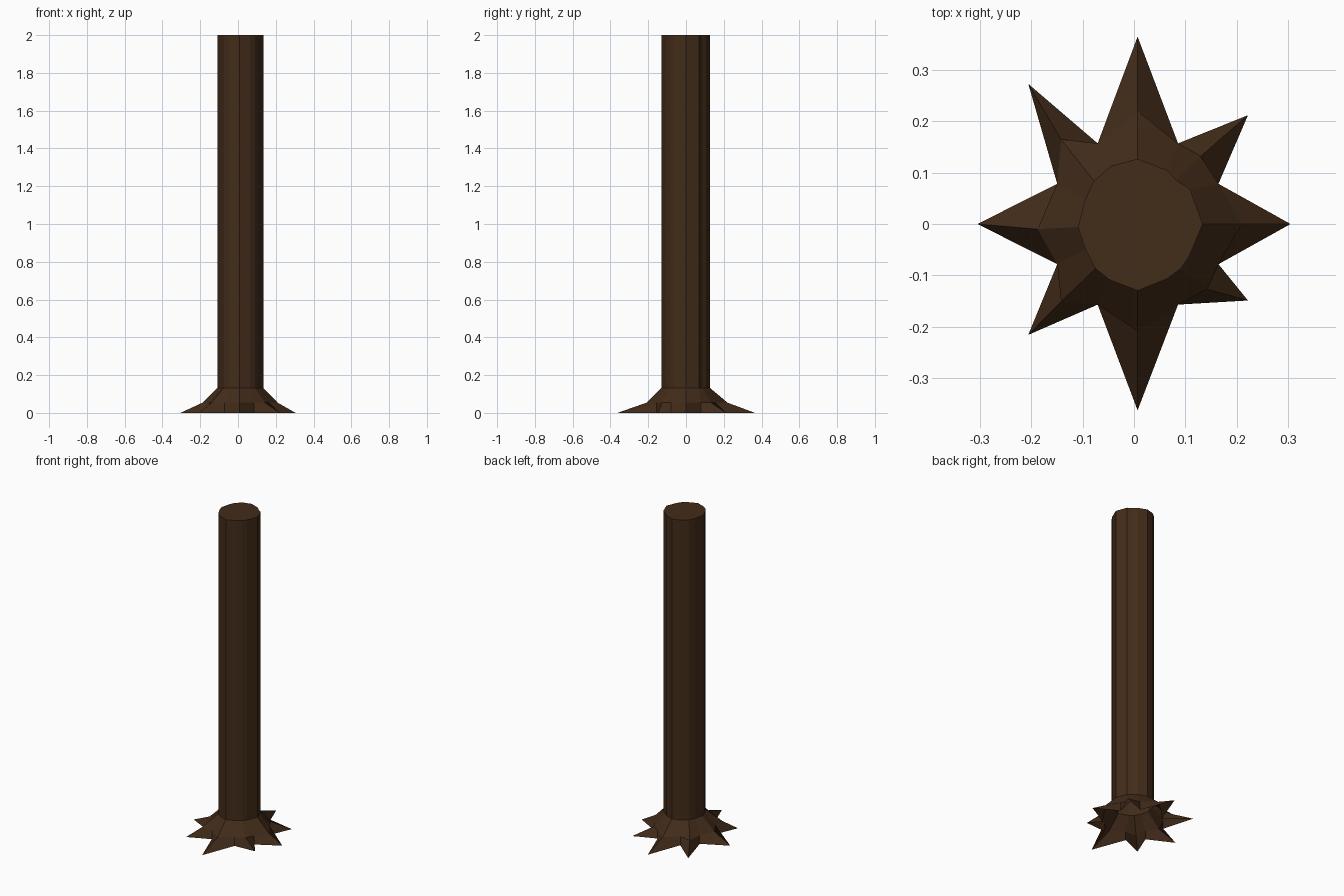
import bpy, bmesh, math

if "Cube" in bpy.data.objects:
    bpy.data.objects.remove(bpy.data.objects["Cube"])

CX = 0.0075                       # the trunk axis sits slightly off centre
Z_MID, Z_NECK, Z_TOP = 0.054, 0.132, 2.0

# Trunk outline, counter-clockwise from +x, alternating root / gap directions
trunk = [(0.134, 0), (0.109, 0.068), (0.083, 0.085), (0.064, 0.105),
         (0.007, 0.127), (-0.045, 0.113), (-0.078, 0.084), (-0.095, 0.049),
         (-0.109, -0.006), (-0.095, -0.049), (-0.075, -0.087), (-0.049, -0.108),
         (0.007, -0.130), (0.064, -0.107), (0.091, -0.087), (0.107, -0.064)]
# Root knuckles (mid height) and root tips (on the ground)
knuckles = [(0.21, 0), (0.13, 0.132), (0.007, 0.22), (-0.142, 0.165),
            (-0.188, -0.01), (-0.142, -0.151), (0.007, -0.209), (0.142, -0.127)]
tips = [(0.305, 0), (0.222, 0.212), (0.007, 0.365), (-0.206, 0.273),
        (-0.305, 0), (-0.206, -0.216), (0.007, -0.363), (0.222, -0.149)]


def gap(i):
    """Valley between root i and root i + 1."""
    a = math.radians(26.5 if i % 2 == 0 else 63.5) + (i // 2) * math.pi / 2
    return CX + 0.1755 * math.cos(a), 0.1755 * math.sin(a)


def star(points):
    return [p for i, q in enumerate(points) for p in (q, gap(i))]


def ring(bm, outline, z):
    return [bm.verts.new((x, y, z)) for x, y in outline]


def bridge(bm, a, b):
    for i in range(len(a)):
        j = (i + 1) % len(a)
        bm.faces.new((a[i], a[j], b[j], b[i]))


# Trunk with flared roots, open underneath
bm = bmesh.new()
rings = [ring(bm, star(tips), 0), ring(bm, star(knuckles), Z_MID),
         ring(bm, trunk, Z_NECK), ring(bm, trunk, Z_TOP)]
for lower, upper in zip(rings, rings[1:]):
    bridge(bm, lower, upper)
bm.faces.new(rings[-1])

mesh = bpy.data.meshes.new("trunk_with_roots")
bm.to_mesh(mesh)
bm.free()
obj = bpy.data.objects.new("trunk_with_roots", mesh)
bpy.context.collection.objects.link(obj)

# Dark bark
bark = bpy.data.materials.new("bark")
bark.diffuse_color = (0.055, 0.025, 0.010, 1)
bark.use_nodes = True
bark.node_tree.nodes["Principled BSDF"].inputs["Base Color"].default_value = bark.diffuse_color
mesh.materials.append(bark)
